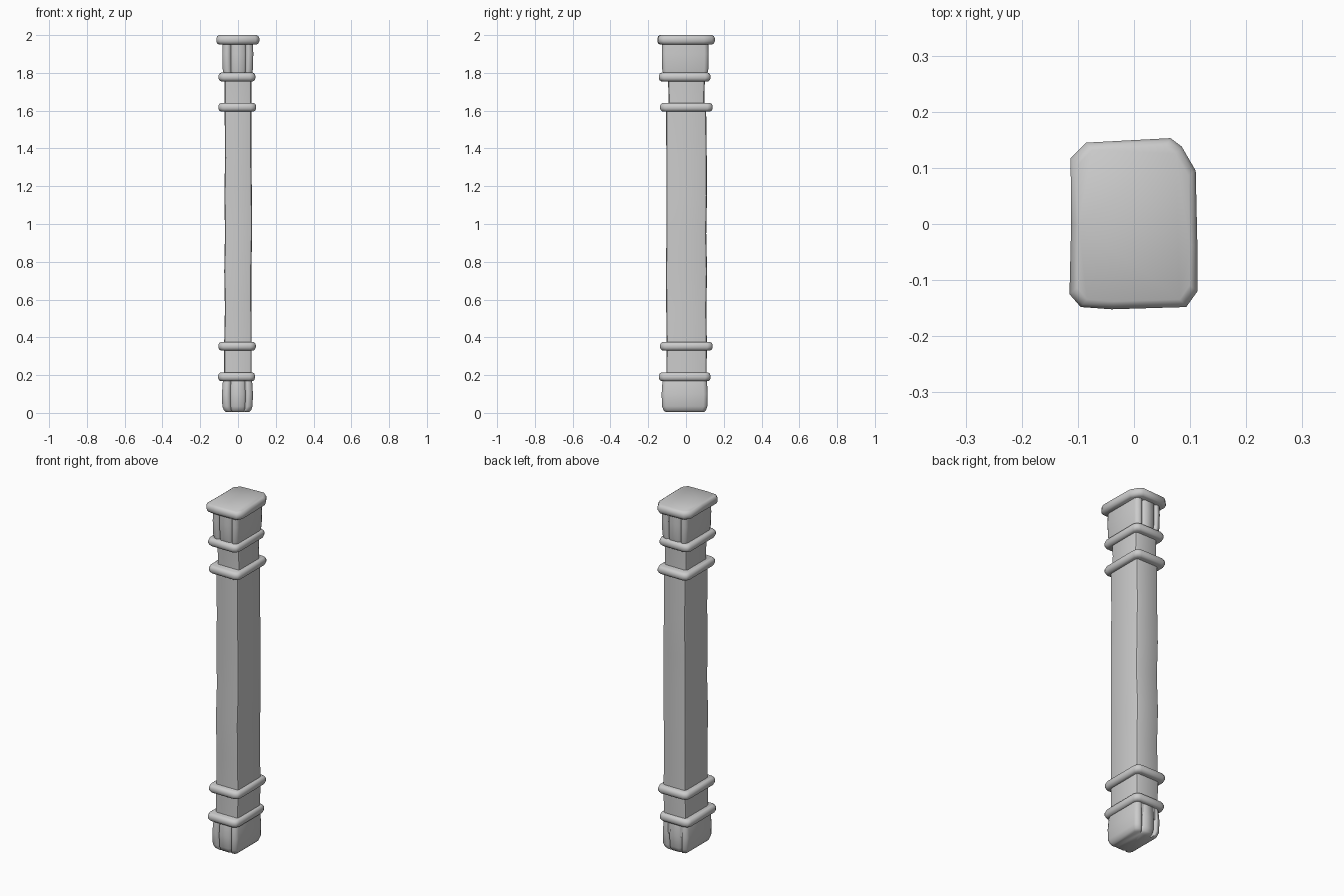
import bpy, bmesh, random
from mathutils import Vector

if "Cube" in bpy.data.objects:
    bpy.data.objects.remove(bpy.data.objects["Cube"])

random.seed(4)


def outline(x0, x1, y0, y1, c, groove=0.0):
    """Rectangle with chamfered corners; optional grooves in the front/back faces."""
    pts = [(x0, y0 + c), (x0 + c * .3, y0 + c * .3), (x0 + c, y0)]
    if groove:
        for gx in (x0 + .045, x1 - .04):
            pts += [(gx - .010, y0), (gx, y0 + groove), (gx + .010, y0)]
    pts += [(x1 - c, y0), (x1 - c * .3, y0 + c * .3), (x1, y0 + c),
            (x1, y1 - c), (x1 - c * .3, y1 - c * .3), (x1 - c, y1)]
    if groove:
        for gx in (x1 - .045, x0 + .04):
            pts += [(gx + .010, y1), (gx, y1 - groove), (gx - .010, y1)]
    return pts + [(x0 + c, y1), (x0 + c * .3, y1 - c * .3), (x0, y1 - c)]


def loft(name, sections, angle=0.7):
    """Skin a stack of (z, outline) sections into a closed smooth-shaded solid."""
    bm = bmesh.new()
    rings = [[bm.verts.new((x, y, z)) for x, y in pts] for z, pts in sections]
    n = len(rings[0])
    for a, b in zip(rings, rings[1:]):
        for i in range(n):
            j = (i + 1) % n
            bm.faces.new((a[i], a[j], b[j], b[i]))
    bm.faces.new(rings[0][::-1])
    bm.faces.new(rings[-1])
    bmesh.ops.recalc_face_normals(bm, faces=bm.faces)
    me = bpy.data.meshes.new(name)
    bm.to_mesh(me)
    bm.free()
    ob = bpy.data.objects.new(name, me)
    bpy.context.collection.objects.link(ob)
    bpy.ops.object.select_all(action='DESELECT')
    bpy.context.view_layer.objects.active = ob
    ob.select_set(True)
    bpy.ops.object.shade_smooth_by_angle(angle=angle)
    return ob


def inset(pts, d):
    """Pull an outline towards its centre by distance d on each axis."""
    hx = max(abs(p[0]) for p in pts)
    hy = max(abs(p[1]) for p in pts)
    return [(x * (1 - d / hx), y * (1 - d / hy)) for x, y in pts]


def slab(name, z0, z1, pts):
    """Round-edged band, like a worn stone moulding."""
    h = z1 - z0
    prof = [(0, .014), (.12, .005), (.35, 0), (.65, 0), (.88, .005), (1, .014)]
    return loft(name, [(z0 + h * t, inset(pts, d)) for t, d in prof], 1.2)


# Shaft: long worn bar, slightly uneven along its height
levels = [.10, .35, .55, .75, .95, 1.15, 1.35, 1.62]
shaft = []
for z in levels:
    j = [random.uniform(-.003, .003) for _ in range(4)]
    shaft.append((z, outline(-.071 + j[0], .073 + j[1], -.105 + j[2], .109 + j[3], .013)))
loft("shaft", shaft)

# Neck between the two upper bands
loft("neck", [(1.60, outline(-.071, .072, -.092, .098, .014)),
              (1.70, outline(-.071, .071, -.093, .098, .014)),
              (1.79, outline(-.072, .071, -.097, .101, .014))])

# Grooved blocks at both ends
foot = outline(-.085, .079, -.129, .115, .022, .014)
loft("foot_block", [(.008, inset(foot, .022)), (.014, inset(foot, .010)),
                    (.035, inset(foot, .002)), (.10, foot),
                    (.16, inset(foot, .004)), (.19, inset(foot, .010))], 1.0)
head = outline(-.083, .081, -.128, .120, .022, .014)
loft("head_block", [(1.78, inset(head, .010)), (1.82, inset(head, .002)),
                    (1.90, head), (1.97, inset(head, .002))], 1.0)

# Four bands around the shaft
bands = [("foot_band", .168, .214, (-.106, .090, -.144, .130)),
         ("lower_band", .330, .376, (-.104, .094, -.137, .141)),
         ("upper_band", 1.595, 1.641, (-.104, .096, -.137, .141)),
         ("head_band", 1.755, 1.801, (-.104, .092, -.144, .130))]
for name, z0, z1, box in bands:
    slab(name, z0, z1, outline(*box, .028))

# Cap slab with irregular chipped corners
cap = [(-.115, -.125), (-.095, -.148), (-.04, -.152), (.093, -.148), (.113, -.120),
       (.113, -.04), (.110, .095), (.085, .138), (.065, .153), (-.085, .145),
       (-.113, .117), (-.112, 0)]
slab("cap", 1.95, 2.0, cap)

# Ground the model exactly
for ob in bpy.context.collection.objects:
    if ob.name == "foot_block":
        for v in ob.data.vertices:
            if v.co.z < .01:
                v.co.z = 0.004
